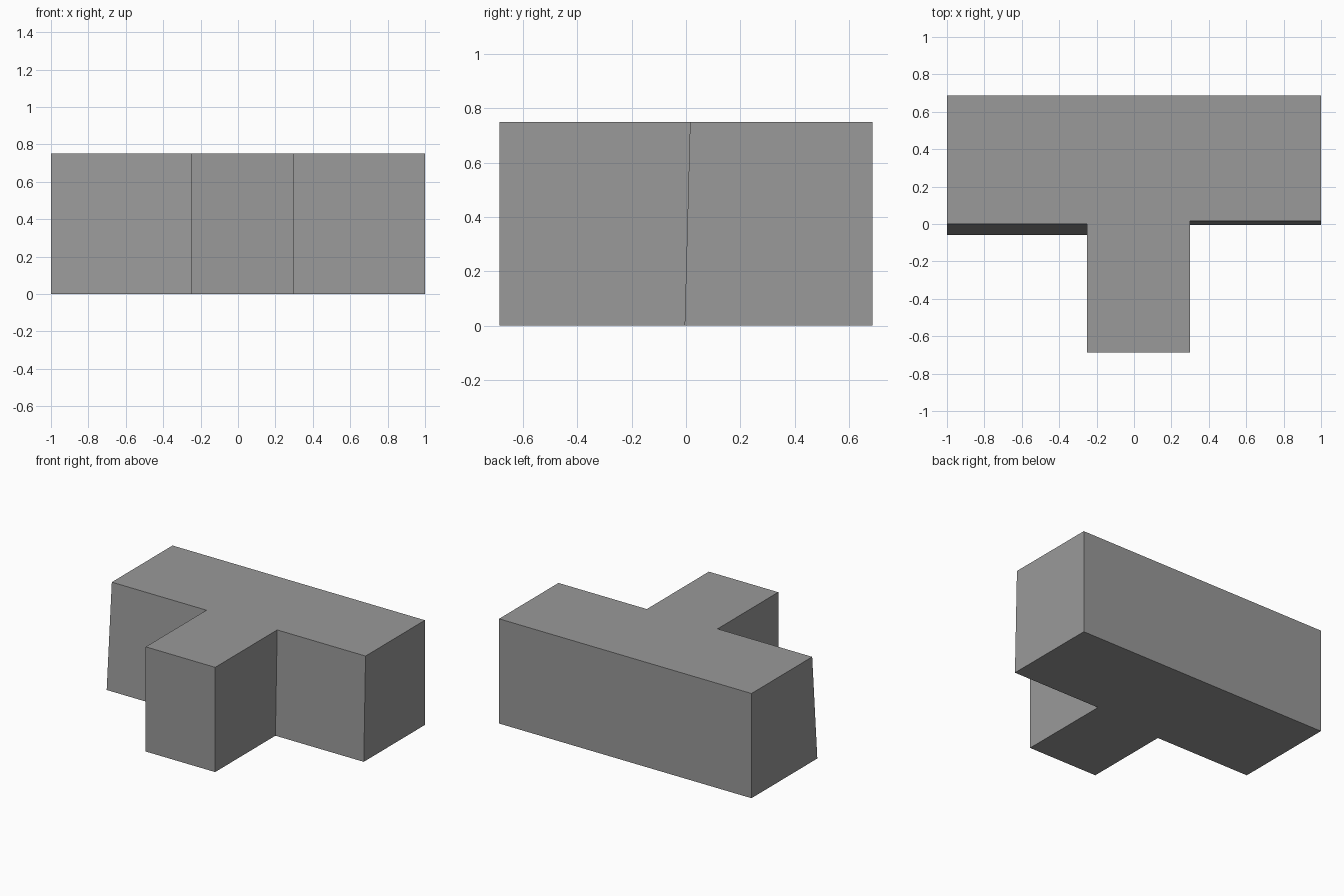
import bpy
import bmesh

cube = bpy.data.objects.get("Cube")
if cube:
    bpy.data.objects.remove(cube, do_unlink=True)

HEIGHT = 0.75
BACK, FRONT = 0.687, -0.687
STEM_LEFT, STEM_RIGHT = 0.30, -0.25

grey = bpy.data.materials.new("plain grey")
grey.use_nodes = True
colour = (0.32, 0.32, 0.32, 1)
grey.diffuse_color = colour
grey.node_tree.nodes["Principled BSDF"].inputs["Base Color"].default_value = colour


def outline(right_y, left_y):
    """T-shaped plan, given the front edge of each wing."""
    return [(-1, BACK), (-1, right_y), (STEM_RIGHT, right_y), (STEM_RIGHT, FRONT),
            (STEM_LEFT, FRONT), (STEM_LEFT, left_y), (1, left_y), (1, BACK)]


# T-shaped block: the wing fronts lean, so the base and top plans differ
bm = bmesh.new()
base = [bm.verts.new((x, y, 0)) for x, y in outline(-0.058, -0.005)]
top = [bm.verts.new((x, y, HEIGHT)) for x, y in outline(0, 0.015)]
bm.faces.new(base[::-1])
bm.faces.new(top)
for i in range(len(base)):
    j = (i + 1) % len(base)
    bm.faces.new((base[i], base[j], top[j], top[i]))
bmesh.ops.recalc_face_normals(bm, faces=bm.faces)

mesh = bpy.data.meshes.new("t_block")
bm.to_mesh(mesh)
bm.free()
mesh.materials.append(grey)
block = bpy.data.objects.new("t_block", mesh)
bpy.context.collection.objects.link(block)
